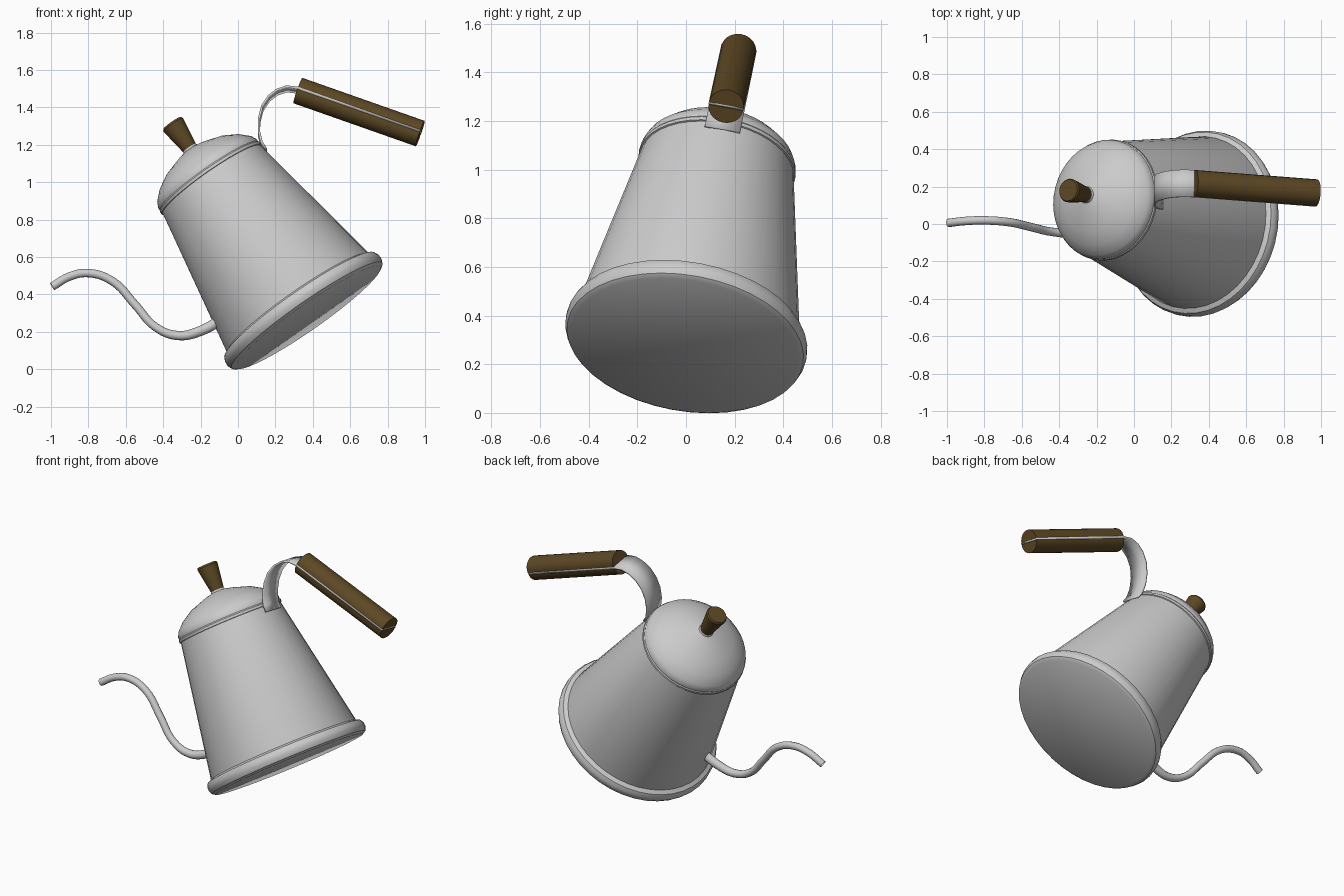
import bpy, bmesh, math
from mathutils import Vector, Matrix

if "Cube" in bpy.data.objects:
    bpy.data.objects.remove(bpy.data.objects["Cube"])

BASE = Vector((0.375, -0.005, 0.277))            # centre of the underside
AXIS = Vector((-0.568, 0.145, 0.811)).normalized()  # tilted pouring axis
TILT = Matrix.Translation(BASE) @ AXIS.to_track_quat('Z', 'Y').to_matrix().to_4x4()

wood = bpy.data.materials.new("brown_wood")
wood.diffuse_color = (0.11, 0.065, 0.018, 1)
wood.use_nodes = True
wood.node_tree.nodes["Principled BSDF"].inputs["Base Color"].default_value = wood.diffuse_color


def on_plane(x, z):
    """Point on the symmetry plane that holds spout and handle."""
    return Vector((x, -0.0045 * x + 0.206 * z - 0.09, z))


def finish(name, bm, mat=None, angle=35):
    bmesh.ops.remove_doubles(bm, verts=bm.verts, dist=1e-5)
    bmesh.ops.recalc_face_normals(bm, faces=bm.faces)
    me = bpy.data.meshes.new(name)
    bm.to_mesh(me)
    bm.free()
    ob = bpy.data.objects.new(name, me)
    bpy.context.collection.objects.link(ob)
    if mat:
        me.materials.append(mat)
    bpy.ops.object.select_all(action='DESELECT')
    ob.select_set(True)
    bpy.context.view_layer.objects.active = ob
    bpy.ops.object.shade_smooth_by_angle(angle=math.radians(angle))
    return ob


def revolve(name, profile, mat=None, steps=40):
    bm = bmesh.new()
    vs = [bm.verts.new((r, 0, h)) for r, h in profile]
    es = [bm.edges.new(p) for p in zip(vs, vs[1:])]
    bmesh.ops.spin(bm, geom=vs + es, cent=(0, 0, 0), axis=(0, 0, 1),
                   angle=math.tau, steps=steps)
    bm.transform(TILT)
    return finish(name, bm, mat)


# Kettle body, base rim, lid and knob share the tilted axis
revolve("body", [(0, 0.01), (0.46, 0.01), (0.466, 0.085), (0.318, 0.915), (0, 0.915)])
revolve("base_rim", [(0, 0), (0.472, 0), (0.492, 0.012), (0.502, 0.035),
                     (0.501, 0.058), (0.49, 0.08), (0.464, 0.092)])
revolve("lid", [(0.31, 0.905), (0.326, 0.91), (0.326, 0.925), (0.321, 0.932),
                (0.322, 0.945), (0.308, 0.975), (0.262, 1.02), (0.19, 1.063),
                (0.09, 1.097), (0.045, 1.108), (0.04, 1.12), (0, 1.12)])
revolve("lid_knob", [(0, 1.112), (0.04, 1.112), (0.064, 1.27), (0.058, 1.281), (0, 1.281)],
        wood, 24)

# Gooseneck spout: open-ended tube
path = [(-0.06, 0.285), (-0.2, 0.205), (-0.32, 0.18), (-0.44, 0.225), (-0.55, 0.345),
        (-0.67, 0.47), (-0.8, 0.514), (-0.9, 0.496), (-0.993, 0.442)]
cu = bpy.data.curves.new("spout", 'CURVE')
cu.dimensions = '3D'
cu.bevel_depth = 0.0225
cu.bevel_resolution = 4
cu.resolution_u = 6
sp = cu.splines.new('BEZIER')
sp.bezier_points.add(len(path) - 1)
for i, (bp, (x, z)) in enumerate(zip(sp.bezier_points, path)):
    bp.co = on_plane(x, z)
    bp.handle_left_type = bp.handle_right_type = 'AUTO'
    bp.radius = 1.3 - 0.3 * min(1, i / 3)
spout = bpy.data.objects.new("spout", cu)
bpy.context.collection.objects.link(spout)

# Handle strap: flat metal band running through the grip
SIDE = Vector((0.0045, 1, -0.18)).normalized()
band = [(0.15, 1.165), (0.127, 1.2), (0.112, 1.26), (0.113, 1.33), (0.13, 1.395),
        (0.165, 1.448), (0.21, 1.482), (0.26, 1.499), (0.32, 1.492), (0.974, 1.262)]
bm = bmesh.new()
rows = [[bm.verts.new(on_plane(x, z) + SIDE * s) for s in (-0.0735, 0.0735)] for x, z in band]
for a, b in zip(rows, rows[1:]):
    bm.faces.new((a[0], a[1], b[1], b[0]))
strap = finish("handle_strap", bm)
sol = strap.modifiers.new("thickness", 'SOLIDIFY')
sol.thickness = 0.012
sol.offset = 0

# Wooden grip: two half-round scales either side of the strap
start, end = on_plane(0.32, 1.49), on_plane(0.974, 1.26)
run = (end - start).normalized()
across = (SIDE - run * SIDE.dot(run)).normalized()
up = run.cross(across)
for name, sign in (("grip_half_a", 1), ("grip_half_b", -1)):
    bm = bmesh.new()
    angles = [math.pi * i / 14 for i in range(15)]
    ring = [start + across * 0.072 * math.cos(t)
            + up * sign * (0.005 + 0.067 * math.sin(t)) for t in angles]
    face = bm.faces.new([bm.verts.new(p) for p in ring])
    ext = bmesh.ops.extrude_face_region(bm, geom=[face], use_keep_orig=True)
    bmesh.ops.translate(bm, vec=end - start,
                        verts=[g for g in ext["geom"] if isinstance(g, bmesh.types.BMVert)])
    finish(name, bm, wood)
